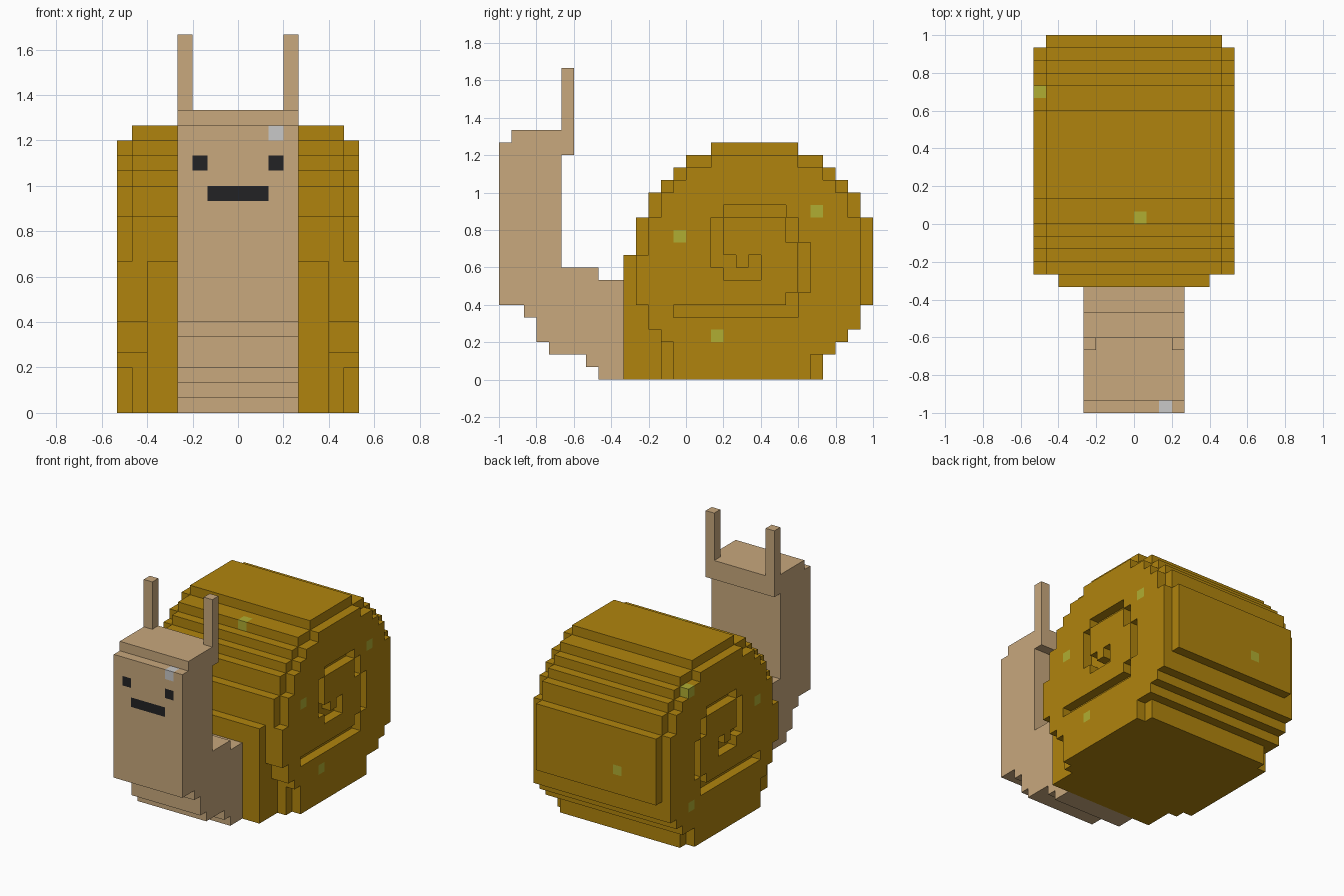
import bpy, bmesh
from mathutils import Vector

if "Cube" in bpy.data.objects:
    bpy.data.objects.remove(bpy.data.objects["Cube"])

U = 1 / 15  # block size


def material(name, rgb):
    m = bpy.data.materials.new(name)
    m.diffuse_color = (*rgb, 1)
    m.use_nodes = True
    m.node_tree.nodes["Principled BSDF"].inputs["Base Color"].default_value = m.diffuse_color
    return m


SKIN = material("tan skin", (0.578, 0.392, 0.205))
SHELL = material("golden brown shell", (0.434, 0.231, 0.004))
SPOT = material("olive green spot", (0.434, 0.423, 0.032))
BLACK = material("near black", (0.016, 0.016, 0.018))
GREY = material("light grey", (0.58, 0.58, 0.58))


def box(x, y, z):
    """Set of block cells in the given half-open ranges."""
    return {(i, j, k) for i in range(*x) for j in range(*y) for k in range(*z)}


def rows(x, table):
    """Stack of slabs: (z bottom, z top, y front, y back)."""
    out = set()
    for z0, z1, y0, y1 in table:
        out |= box(x, (y0, y1), (z0, z1))
    return out


def block_object(name, cells, mats, paint):
    """Outer skin of a block solid; paint maps cells to material slots."""
    bm = bmesh.new()
    verts = {}

    def vert(p):
        if p not in verts:
            verts[p] = bm.verts.new(Vector(p) * U)
        return verts[p]

    for c in cells:
        for axis in range(3):
            b, d = (axis + 1) % 3, (axis + 2) % 3
            for side in (0, 1):
                n = list(c)
                n[axis] += 1 if side else -1
                if tuple(n) in cells:
                    continue
                quad = []
                for s, t in ((0, 0), (1, 0), (1, 1), (0, 1)):
                    p = list(c)
                    p[axis] += side
                    p[b] += s
                    p[d] += t
                    quad.append(vert(tuple(p)))
                f = bm.faces.new(quad if side else quad[::-1])
                f.material_index = paint.get(c, 0)
    bmesh.ops.dissolve_limit(bm, angle_limit=0.01, verts=bm.verts[:],
                             edges=bm.edges[:], delimit={'MATERIAL'})
    me = bpy.data.meshes.new(name)
    bm.to_mesh(me)
    bm.free()
    for m in mats:
        me.materials.append(m)
    ob = bpy.data.objects.new(name, me)
    bpy.context.collection.objects.link(ob)


# Body: foot, neck and head
body = rows((-4, 4), [
    (0, 1, -7, -5), (1, 2, -8, -5), (2, 3, -11, -5), (3, 5, -12, -5),
    (5, 6, -13, -5), (6, 8, -15, -5), (8, 9, -15, -7), (9, 18, -15, -10),
    (18, 19, -15, -9), (19, 20, -14, -9)])
# Eye stalks
for x in (-4, 3):
    body |= box((x, x + 1), (-10, -9), (20, 25))
# Face: eyes, mouth and a pale block on the brow
face = {(x, -15, 16): 1 for x in (-3, 2)}
face.update({(x, -15, 14): 1 for x in range(-2, 2)})
face[(2, -15, 18)] = 2
block_object("body", body, [SKIN, BLACK, GREY], face)

# Shell: shared upper steps and back steps
upper = [(10, 13, -4, 15), (13, 15, -3, 14), (15, 16, -2, 13),
         (16, 17, -1, 12), (17, 18, 0, 11), (18, 19, 2, 9)]
core = rows((-6, 6), upper + [
    (0, 2, -5, 11), (2, 3, -5, 12), (3, 4, -5, 13), (4, 6, -5, 14), (6, 10, -5, 15)])
shell = set(core)
for x in (-7, 6):
    shell |= rows((x, x + 1), upper + [
        (0, 2, -2, 11), (2, 3, -2, 12), (3, 4, -2, 13), (4, 6, -3, 14), (6, 10, -4, 15)])
# Side caps, one step smaller, with the spiral groove left out
for x in (-8, 7):
    cap = rows((x, x + 1), [
        (0, 2, -1, 10), (2, 3, -1, 12), (3, 4, -2, 13), (4, 6, -3, 14),
        (6, 10, -4, 14), (10, 13, -3, 14), (13, 15, -2, 13), (15, 16, -1, 12),
        (16, 17, 0, 11), (17, 18, 2, 9)])
    groove = rows((x, x + 1), [
        (5, 6, -1, 9), (6, 7, 8, 9), (7, 11, 9, 10), (11, 13, 8, 9),
        (13, 14, 3, 8), (9, 13, 2, 3), (8, 9, 3, 6), (9, 10, 3, 4), (9, 10, 5, 6)])
    shell |= cap - groove
# Spots on the right, left, top and back
spots = [(7, -1, 11), (7, 10, 13), (7, 2, 3), (-8, -1, 11), (-8, 10, 4),
         (-8, 10, 16), (0, 0, 17), (-3, 14, 8)]
block_object("shell", shell, [SHELL, SPOT], {c: 1 for c in spots})
